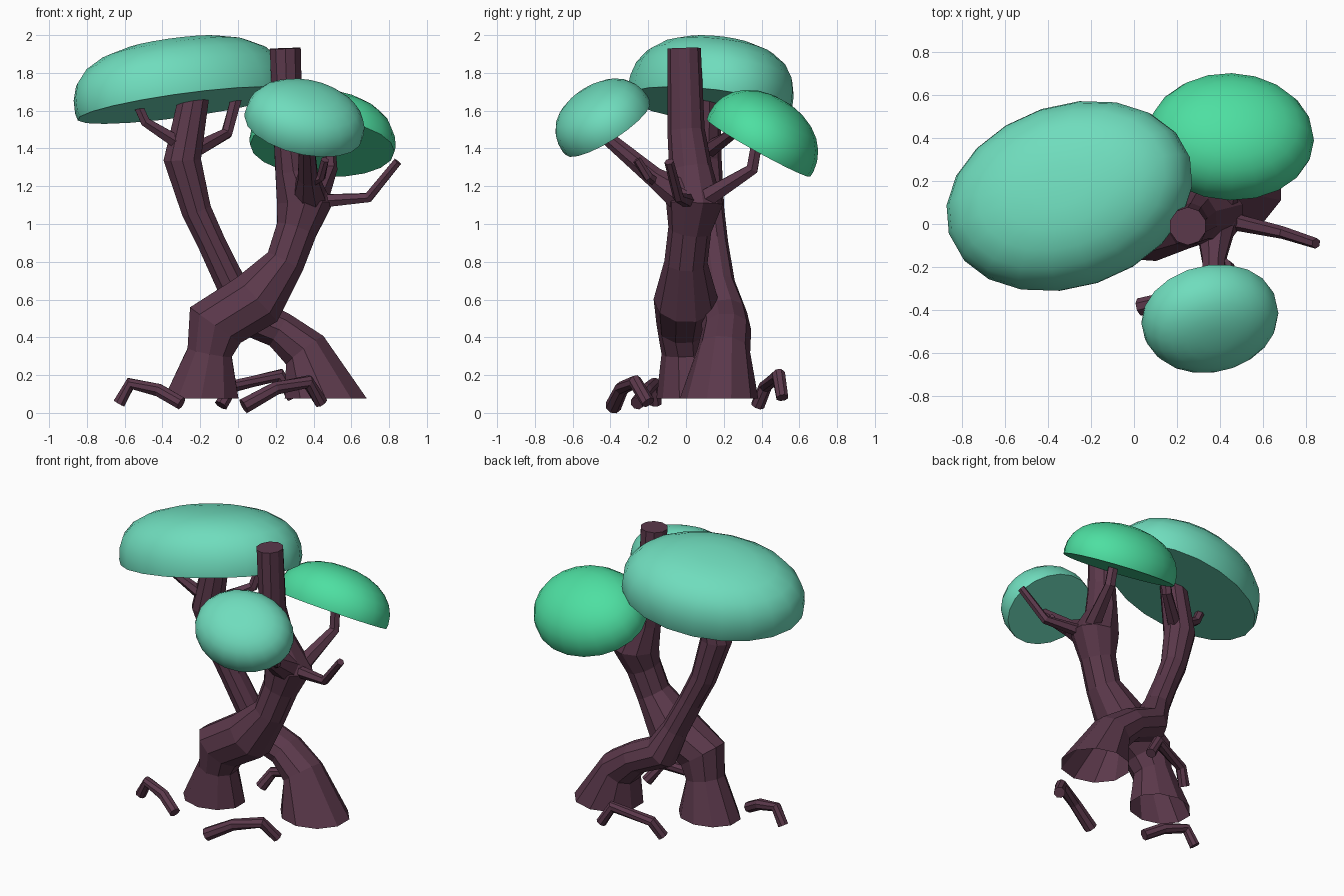
import bpy, bmesh, math
from mathutils import Vector, Matrix

if "Cube" in bpy.data.objects:
    bpy.data.objects.remove(bpy.data.objects["Cube"])


def material(name, rgb):
    m = bpy.data.materials.new(name)
    m.diffuse_color = (*rgb, 1)
    m.use_nodes = True
    m.node_tree.nodes["Principled BSDF"].inputs["Base Color"].default_value = m.diffuse_color
    return m


bark = material("bark", (0.105, 0.04, 0.07))
teal = material("teal_leaf", (0.16, 0.72, 0.51))
green = material("green_leaf", (0.075, 0.74, 0.36))


def finish(bm, name, mat):
    bmesh.ops.recalc_face_normals(bm, faces=bm.faces)
    me = bpy.data.meshes.new(name)
    bm.to_mesh(me)
    bm.free()
    me.materials.append(mat)
    ob = bpy.data.objects.new(name, me)
    bpy.context.collection.objects.link(ob)
    return ob


def limb(name, pts, sides=8, open_base=False):
    """Faceted tube through points (x, y, z, radius[, radius across])."""
    P = [Vector(p[:3]) for p in pts]
    span = P[-1] - P[0]
    ref = Vector((1, 0, 0)) if abs(span.y) > abs(span.x) and abs(span.y) > 0.15 else Vector((0, 1, 0))
    if open_base:
        ref = Vector((0, 1, 0))
    bm = bmesh.new()
    rings = []
    for i, p in enumerate(P):
        a = (p - P[i - 1]).normalized() if i else Vector()
        b = (P[i + 1] - p).normalized() if i < len(P) - 1 else Vector()
        t = (a + b).normalized()
        if i == 0 and open_base:
            t = Vector((0, 0, 1))
        u = ref.cross(t).normalized()
        v = t.cross(u)
        ru, rv = pts[i][3], pts[i][-1]
        ring = []
        for k in range(sides):
            w = 2 * math.pi * (k + 0.5) / sides
            ring.append(bm.verts.new(p + u * ru * 1.04 * math.cos(w) + v * rv * 1.04 * math.sin(w)))
        rings.append(ring)
    for r, s in zip(rings, rings[1:]):
        for k in range(sides):
            j = (k + 1) % sides
            bm.faces.new((r[k], r[j], s[j], s[k]))
    bm.faces.new(rings[-1])
    if not open_base:
        bm.faces.new(rings[0][::-1])
    return finish(bm, name, bark)


def canopy(name, mat, normal, spin, size, lo, hi, full):
    """Flat-bottomed dome with full shoulders, tilted and fitted into box lo-hi."""
    bm = bmesh.new()
    bmesh.ops.create_uvsphere(bm, u_segments=20, v_segments=14, radius=1)
    cut = bmesh.ops.bisect_plane(bm, geom=bm.verts[:] + bm.edges[:] + bm.faces[:],
                                 plane_co=(0, 0, -0.12), plane_no=(0, 0, -1), clear_outer=True)
    edges = [e for e in cut["geom_cut"] if isinstance(e, bmesh.types.BMEdge)]
    bmesh.ops.contextual_create(bm, geom=edges)
    n = Vector(normal).normalized()
    x = Vector((math.cos(spin), math.sin(spin), 0))
    x = (x - n * x.dot(n)).normalized()
    rot = Matrix((x, n.cross(x), n)).transposed()
    for v in bm.verts:
        r = math.hypot(v.co.x, v.co.y)
        if v.co.z > 0 and r > 1e-4:
            h, d = v.co.z, r
            k = (h ** full + d ** full) ** (-1 / full)
            v.co *= k
        v.co = rot @ Vector([c * s for c, s in zip(v.co, size)])
    for i in range(3):
        c = [v.co[i] for v in bm.verts]
        k = (hi[i] - lo[i]) / (max(c) - min(c))
        base = min(c)
        for v in bm.verts:
            v.co[i] = lo[i] + (v.co[i] - base) * k
    ob = finish(bm, name, mat)
    bpy.ops.object.select_all(action='DESELECT')
    ob.select_set(True)
    bpy.context.view_layer.objects.active = ob
    bpy.ops.object.shade_smooth_by_angle(angle=math.radians(40))
    return ob


# Two crossing trunks with flared open bases
limb("right_leaning_trunk", [
    (-0.195, 0.02, 0.075, 0.20, 0.17), (-0.15, 0.0, 0.32, 0.12, 0.125),
    (-0.12, -0.01, 0.465, 0.165, 0.14), (0.10, 0, 0.60, 0.16, 0.165),
    (0.25, 0, 0.80, 0.105, 0.11), (0.31, 0.02, 0.97, 0.11, 0.11),
    (0.355, 0.045, 1.11, 0.15, 0.145), (0.29, 0.025, 1.29, 0.095, 0.11),
    (0.265, 0, 1.50, 0.078, 0.095), (0.25, -0.01, 1.93, 0.083, 0.085)], 10, True)
limb("left_leaning_trunk", [
    (0.465, 0.175, 0.075, 0.22, 0.20), (0.355, 0.20, 0.33, 0.125, 0.135),
    (0.22, 0.215, 0.44, 0.10, 0.125), (0.04, 0.20, 0.52, 0.11, 0.12),
    (-0.04, 0.17, 0.69, 0.08, 0.085), (-0.14, 0.14, 0.90, 0.075, 0.08),
    (-0.22, 0.12, 1.07, 0.08, 0.08), (-0.295, 0.09, 1.34, 0.10, 0.095),
    (-0.23, 0.10, 1.69, 0.08, 0.08)], 10, True)

# Branches holding the canopies
limb("front_branch", [(0.38, 0.02, 1.12, 0.10), (0.37, -0.17, 1.25, 0.055), (0.36, -0.47, 1.50, 0.035)])
limb("front_branch_twig", [(0.38, -0.15, 1.22, 0.03), (0.44, -0.20, 1.25, 0.025), (0.46, -0.26, 1.34, 0.022)], 6)
limb("back_branch", [(0.42, 0.08, 1.12, 0.055), (0.49, 0.35, 1.29, 0.035), (0.48, 0.38, 1.46, 0.032)], 6)
limb("right_twig", [(0.42, 0.02, 1.12, 0.04), (0.69, -0.04, 1.14, 0.028), (0.845, -0.09, 1.33, 0.024)], 6)
limb("left_twig", [(-0.30, 0.06, 1.42, 0.04), (-0.49, 0.02, 1.54, 0.028), (-0.535, 0.02, 1.64, 0.026)], 6)
limb("inner_twig", [(-0.25, 0.10, 1.38, 0.045), (-0.06, 0.25, 1.48, 0.032), (-0.01, 0.29, 1.66, 0.032)], 6)

# Loose arched roots
limb("left_root", [(-0.63, -0.16, 0.05, 0.033), (-0.57, -0.17, 0.155, 0.033),
                   (-0.42, -0.21, 0.12, 0.035), (-0.30, -0.26, 0.05, 0.035)])
limb("front_root", [(0.03, -0.385, 0.035, 0.042), (0.20, -0.34, 0.13, 0.036),
                    (0.37, -0.27, 0.165, 0.036), (0.44, -0.20, 0.055, 0.035)])
limb("back_root", [(-0.09, 0.38, 0.04, 0.036), (-0.03, 0.42, 0.14, 0.034),
                   (0.22, 0.49, 0.20, 0.036), (0.29, 0.51, 0.08, 0.032)])

# Leaf canopies
canopy("large_canopy", teal, (-0.17, 0.16, 1), math.radians(17),
       (0.58, 0.42, 0.33), (-0.87, -0.31, 1.53), (0.27, 0.57, 2.0), 2.6)
canopy("front_canopy", teal, (0.25, -0.65, 1), 0,
       (0.33, 0.26, 0.20), (0.035, -0.69, 1.355), (0.67, -0.19, 1.77), 2.4)
canopy("back_canopy", green, (0.06, 0.52, 1), 0,
       (0.38, 0.31, 0.24), (0.06, 0.11, 1.25), (0.835, 0.70, 1.71), 2.15)
